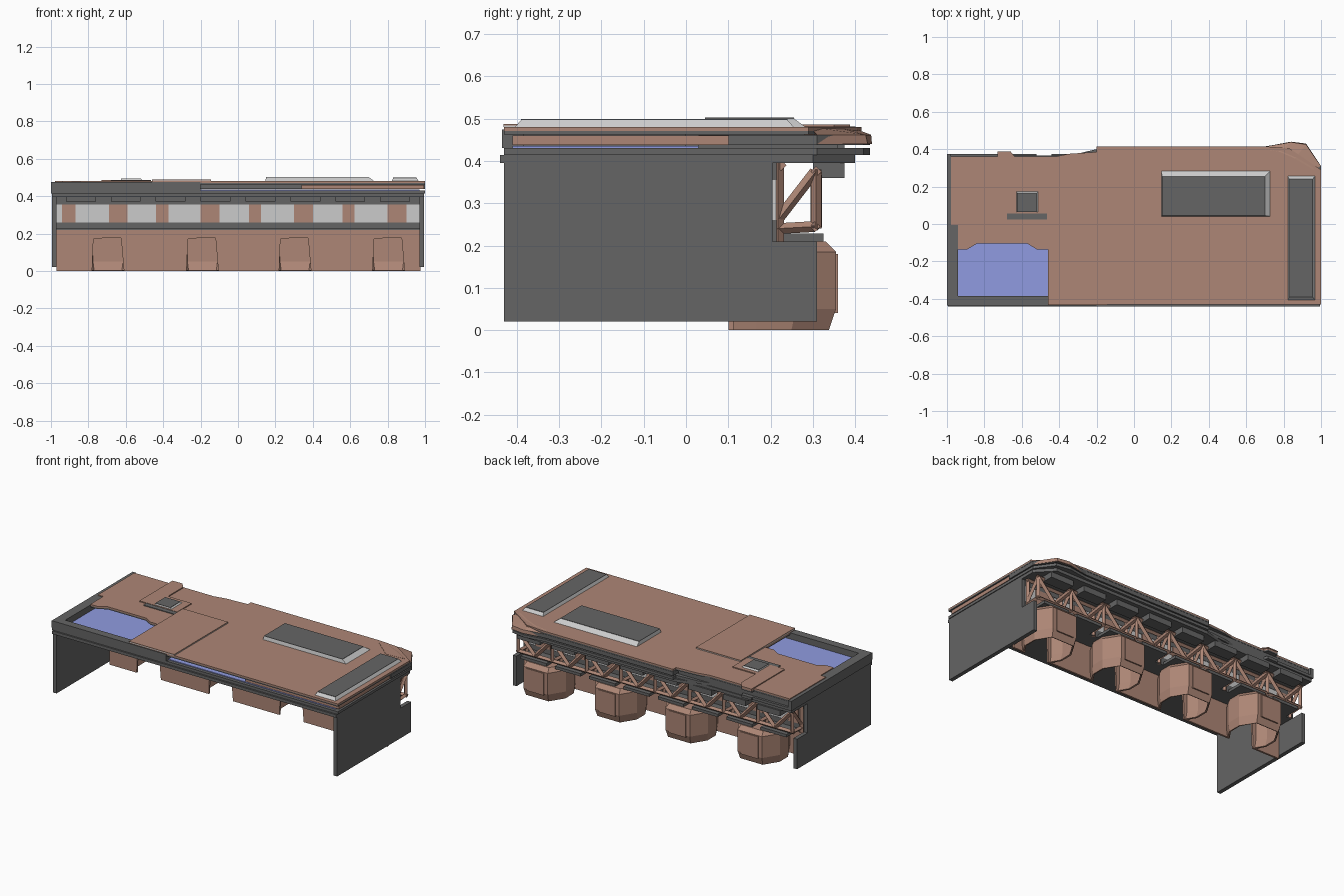
import bpy, bmesh
from mathutils import Vector


def material(name, color):
    m = bpy.data.materials.new(name)
    m.diffuse_color = (*color, 1)
    return m


BROWN = material("brown_panel", (0.42, 0.24, 0.18))
DARK = material("dark_metal", (0.13, 0.13, 0.13))
BLUE = material("blue_glass", (0.28, 0.33, 0.75))
LIGHT = None


def finish(name, bm, mat):
    bmesh.ops.recalc_face_normals(bm, faces=bm.faces)
    me = bpy.data.meshes.new(name)
    bm.to_mesh(me)
    bm.free()
    ob = bpy.data.objects.new(name, me)
    bpy.context.collection.objects.link(ob)
    if mat:
        me.materials.append(mat)
    return ob


def extrude(name, pts, direction, mat):
    # closed polygon of 3D points swept along a vector
    bm = bmesh.new()
    f = bm.faces.new([bm.verts.new(p) for p in pts])
    ext = bmesh.ops.extrude_face_region(bm, geom=[f], use_keep_orig=True)
    vs = [g for g in ext["geom"] if isinstance(g, bmesh.types.BMVert)]
    bmesh.ops.translate(bm, verts=vs, vec=direction)
    return finish(name, bm, mat)


def slab(name, pts, z0, z1, mat):
    return extrude(name, [(x, y, z0) for x, y in pts], (0, 0, z1 - z0), mat)


def box(name, x0, x1, y0, y1, z0, z1, mat):
    return slab(name, [(x0, y0), (x1, y0), (x1, y1), (x0, y1)], z0, z1, mat)


def loft(name, rings, mat):
    # stacked rings of equal length with closed ends
    bm = bmesh.new()
    vs = [[bm.verts.new(p) for p in r] for r in rings]
    n = len(vs[0])
    for a, b in zip(vs, vs[1:]):
        for i in range(n):
            bm.faces.new((a[i], a[(i + 1) % n], b[(i + 1) % n], b[i]))
    bm.faces.new(vs[0])
    bm.faces.new(vs[-1])
    return finish(name, bm, mat)


def beam(name, p, q, w, mat):
    p, q = Vector(p), Vector(q)
    d = (q - p).normalized()
    u = d.orthogonal().normalized() * w / 2
    v = d.cross(u)
    return extrude(name, [p + u + v, p + u - v, p - u - v, p - u + v], q - p, mat)


def rect(x0, x1, y0, y1, z):
    return [(x0, y0, z), (x1, y0, z), (x1, y1, z), (x0, y1, z)]


# End walls with a stepped rear edge
wall = [(-0.43, 0.02), (0.31, 0.02), (0.31, 0.21), (0.205, 0.21),
        (0.205, 0.41), (-0.43, 0.41)]
for side, x in (("left", -0.995), ("right", 0.97)):
    extrude(side + "_end_wall", [(x, y, z) for y, z in wall], (0.025, 0, 0), DARK)

# Lower wall with four doorways
bays = (-0.695, -0.19, 0.305, 0.805)
outline = [(-0.97, 0)]
for c in bays:
    outline += [(c - 0.085, 0), (c - 0.078, 0.17), (c - 0.03, 0.175),
                (c + 0.07, 0.175), (c + 0.085, 0)]
outline += [(0.975, 0), (0.975, 0.22), (-0.97, 0.22)]
extrude("lower_wall", [(x, 0.1, z) for x, z in outline], (0, 0.012, 0), BROWN)

# Faceted bay pods, hollow and open towards the doorway
pod = [(-0.11, 0.11), (-0.145, 0.17), (-0.145, 0.26), (-0.085, 0.355),
       (0.085, 0.355), (0.145, 0.26), (0.145, 0.17), (0.11, 0.11)]
for i, c in enumerate(bays):
    bm = bmesh.new()
    rows = []
    for z, s in ((0, 0.93), (0.05, 1.0), (0.185, 1.0), (0.21, 0.9)):
        rows.append([bm.verts.new((c + x * s, 0.11 + (y - 0.11) * s, z)) for x, y in pod])
    for a, b in zip(rows, rows[1:]):
        for k in range(7):
            bm.faces.new((a[k], a[k + 1], b[k + 1], b[k]))
    bm.faces.new(rows[-1])
    ob = finish(f"bay_pod_{i}", bm, BROWN)
    sol = ob.modifiers.new("shell", "SOLIDIFY")
    sol.thickness = 0.01
    box(f"bay_rear_panel_{i}", c - 0.06, c + 0.06, 0.352, 0.36, 0.04, 0.18, BROWN)

# Ledge, window band and mullions
box("ledge", -0.97, 0.97, 0.1, 0.22, 0.21, 0.226, DARK)
box("window_sill", -0.97, 0.97, 0.2, 0.215, 0.226, 0.26, DARK)
box("window_band", -0.97, 0.97, 0.203, 0.213, 0.26, 0.355, LIGHT)
box("window_header", -0.97, 0.97, 0.2, 0.215, 0.355, 0.4, DARK)
for i, (c, w) in enumerate(((-0.905, 0.07), (-0.64, 0.1), (-0.405, 0.065), (-0.15, 0.1),
                            (0.09, 0.065), (0.35, 0.1), (0.59, 0.065), (0.85, 0.1))):
    box(f"mullion_{i}", c - w / 2, c + w / 2, 0.197, 0.22, 0.26, 0.355, BROWN)

# Rear lattice truss with walkway plates and brackets
for z, y in ((0.245, 0.305), (0.375, 0.308), (0.39, 0.225)):
    beam("truss_chord", (-0.97, y, z), (0.97, y, z), 0.018, BROWN)
for i in range(9):
    x = -0.96 + i * 0.24
    beam("truss_post", (x, 0.308, 0.24), (x, 0.308, 0.38), 0.018, BROWN)
    beam("truss_inner_post", (x, 0.218, 0.21), (x, 0.218, 0.395), 0.02, BROWN)
    beam("truss_cross_diagonal", (x, 0.22, 0.265), (x, 0.305, 0.375), 0.018, BROWN)
    beam("truss_cross_tie", (x, 0.215, 0.24), (x, 0.305, 0.245), 0.018, BROWN)
    if i < 8:
        beam("truss_diagonal_a", (x, 0.308, 0.375), (x + 0.12, 0.308, 0.245), 0.02, BROWN)
        beam("truss_diagonal_b", (x + 0.12, 0.308, 0.245), (x + 0.24, 0.308, 0.375), 0.02, BROWN)
        box("walkway_plate", x + 0.03, x + 0.21, 0.215, 0.325, 0.21, 0.228, DARK)
        box("eave_bracket", x + 0.04, x + 0.2, 0.3, 0.375, 0.36, 0.395, DARK)
        box("ceiling_bracket", x + 0.04, x + 0.2, 0.1, 0.2, 0.372, 0.396, DARK)

# Stacked roof deck
rear = [(1, 0.31), (0.92, 0.42), (0.83, 0.435), (0.7, 0.415), (-0.2, 0.415),
        (-0.2, 0.385), (-0.35, 0.375), (-0.42, 0.36), (-0.65, 0.36), (-0.66, 0.385),
        (-0.73, 0.385), (-0.73, 0.375), (-1, 0.375)]
slab("roof_base", [(-0.995, -0.44), (0.995, -0.44), (0.995, 0.3), (0.9, 0.4),
                   (-0.2, 0.4), (-0.35, 0.365), (-0.995, 0.365)], 0.395, 0.414, DARK)
slab("roof_frame", [(-1, -0.43), (1, -0.43)] + rear, 0.414, 0.431, DARK)
box("blue_floor", -0.97, 0.97, -0.41, 0.03, 0.431, 0.436, BLUE)
box("middle_plate", 0.34, 0.995, -0.41, 0.1, 0.438, 0.46, BROWN)
slab("rear_edge_beam", [(-0.2, 0.2), (1, 0.1)] + rear[:5], 0.438, 0.462, DARK)
box("left_rear_core", -0.99, -0.2, 0.03, 0.36, 0.431, 0.462, DARK)

# Raised frame round the left pool of glass
box("pool_front_rim", -1, -0.2, -0.435, -0.385, 0.431, 0.475, DARK)
box("pool_left_rim", -1, -0.94, -0.435, 0.0, 0.431, 0.475, DARK)
box("pool_side_rim", -1, -0.978, 0.0, 0.375, 0.431, 0.475, DARK)

# Top plates: pale underlayer and brown cover
main = [(-0.46, -0.43), (1, -0.43), (1, 0.29), (0.83, 0.405)] + rear[3:8] + \
       [(-0.65, 0.36), (-0.66, 0.385), (-0.73, 0.385), (-0.73, 0.36), (-0.978, 0.36),
        (-0.978, -0.005), (-0.94, -0.005), (-0.94, -0.135), (-0.89, -0.135),
        (-0.84, -0.105), (-0.57, -0.105), (-0.52, -0.135), (-0.46, -0.135)]
slab("roof_underlayer", main, 0.463, 0.471, DARK)
slab("roof_cover", main, 0.471, 0.48, BROWN)
loft("corner_fairing", [
    [(0.68, 0.41, 0.44), (0.84, 0.44, 0.44), (0.92, 0.43, 0.44), (1, 0.31, 0.44), (0.84, 0.28, 0.44)],
    [(0.69, 0.41, 0.462), (0.84, 0.438, 0.462), (0.92, 0.425, 0.462), (0.998, 0.31, 0.462), (0.84, 0.28, 0.462)],
    [(0.7, 0.40, 0.482), (0.78, 0.385, 0.482), (0.86, 0.35, 0.482), (0.96, 0.29, 0.482), (0.84, 0.28, 0.482)],
], BROWN)
box("raised_panel_edge", -0.46, -0.145, -0.432, 0.108, 0.48, 0.484, LIGHT)
box("raised_panel", -0.46, -0.145, -0.432, 0.108, 0.484, 0.488, BROWN)
slab("vent_plinth", [(-0.73, 0.055), (-0.465, 0.055), (-0.465, 0.2), (-0.63, 0.2),
                     (-0.63, 0.35), (-0.66, 0.388), (-0.73, 0.388)], 0.48, 0.486, BROWN)
box("vent_step", -0.68, -0.465, 0.025, 0.055, 0.478, 0.484, DARK)

# Raised skylights: pale sloping curbs with dark tops
for name, a, b, h in (("long_skylight", (0.145, 0.735, 0.04, 0.29), (0.15, 0.70, 0.045, 0.255), 0.503),
                      ("end_skylight", (0.82, 0.97, -0.41, 0.26), (0.83, 0.955, -0.39, 0.24), 0.499),
                      ("small_vent", (-0.63, -0.5, 0.06, 0.19), (-0.625, -0.52, 0.065, 0.165), 0.495)):
    loft(name + "_curb", [rect(*a, 0.475), rect(*b, h - 0.002)], LIGHT)
    box(name + "_top", *b, h - 0.002, h, DARK)
